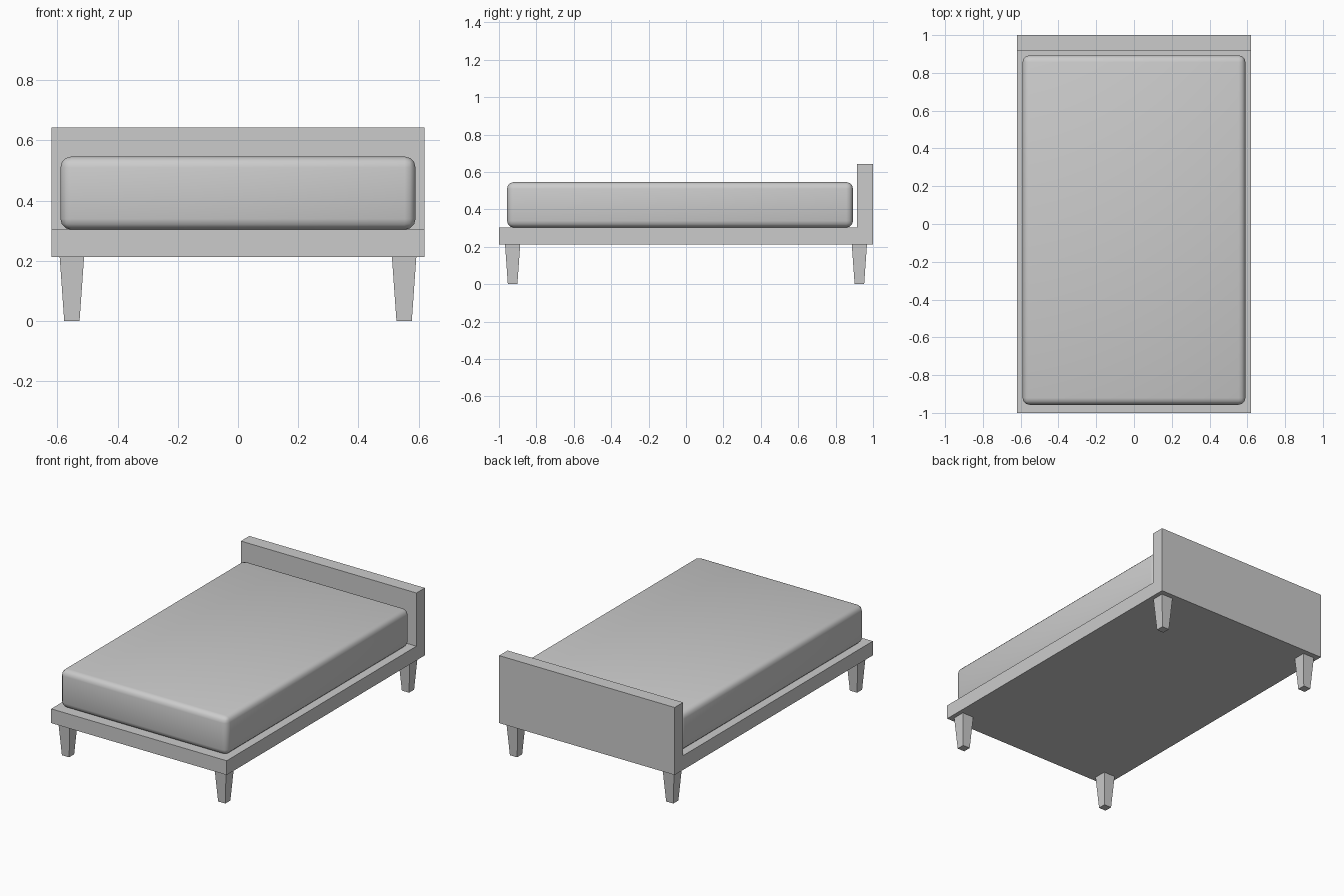
import bpy, bmesh

if "Cube" in bpy.data.objects:
    bpy.data.objects.remove(bpy.data.objects["Cube"])


def make_object(name, bm):
    bmesh.ops.recalc_face_normals(bm, faces=bm.faces[:])
    mesh = bpy.data.meshes.new(name)
    bm.to_mesh(mesh)
    bm.free()
    obj = bpy.data.objects.new(name, mesh)
    bpy.context.collection.objects.link(obj)
    return obj


# Platform and headboard: one L-shaped side profile extruded across x
HALF_W = 0.62
profile = [(-1, 0.212), (1, 0.212), (1, 0.643), (0.915, 0.643), (0.915, 0.303), (-1, 0.303)]
bm = bmesh.new()
face = bm.faces.new([bm.verts.new((-HALF_W, y, z)) for y, z in profile])
ext = bmesh.ops.extrude_face_region(bm, geom=[face])
new_verts = [g for g in ext["geom"] if isinstance(g, bmesh.types.BMVert)]
bmesh.ops.translate(bm, verts=new_verts, vec=(2 * HALF_W, 0, 0))
make_object("bed_frame_with_headboard", bm)

# Mattress: soft-edged box
bm = bmesh.new()
bmesh.ops.create_cube(bm, size=1)
bmesh.ops.scale(bm, verts=bm.verts, vec=(1.18, 1.85, 0.243))
bmesh.ops.translate(bm, verts=bm.verts, vec=(0, -0.032, 0.4245))
mattress = make_object("mattress", bm)
bevel = mattress.modifiers.new("soft_edges", "BEVEL")
bevel.width = 0.036
bevel.segments = 3
for poly in mattress.data.polygons:
    poly.use_smooth = True


# Legs: four tapered square posts
def leg(name, x, y):
    bm = bmesh.new()
    bmesh.ops.create_cube(bm, size=1)
    for v in bm.verts:
        top = v.co.z > 0
        width = 0.081 if top else 0.051
        v.co = (x + v.co.x * width, y + v.co.y * width, 0.212 if top else 0)
    make_object(name, bm)


for sx, side in ((-1, "left"), (1, "right")):
    for sy, end in ((-1, "front"), (1, "back")):
        leg(f"{end}_{side}_leg", sx * 0.552, sy * 0.927)
